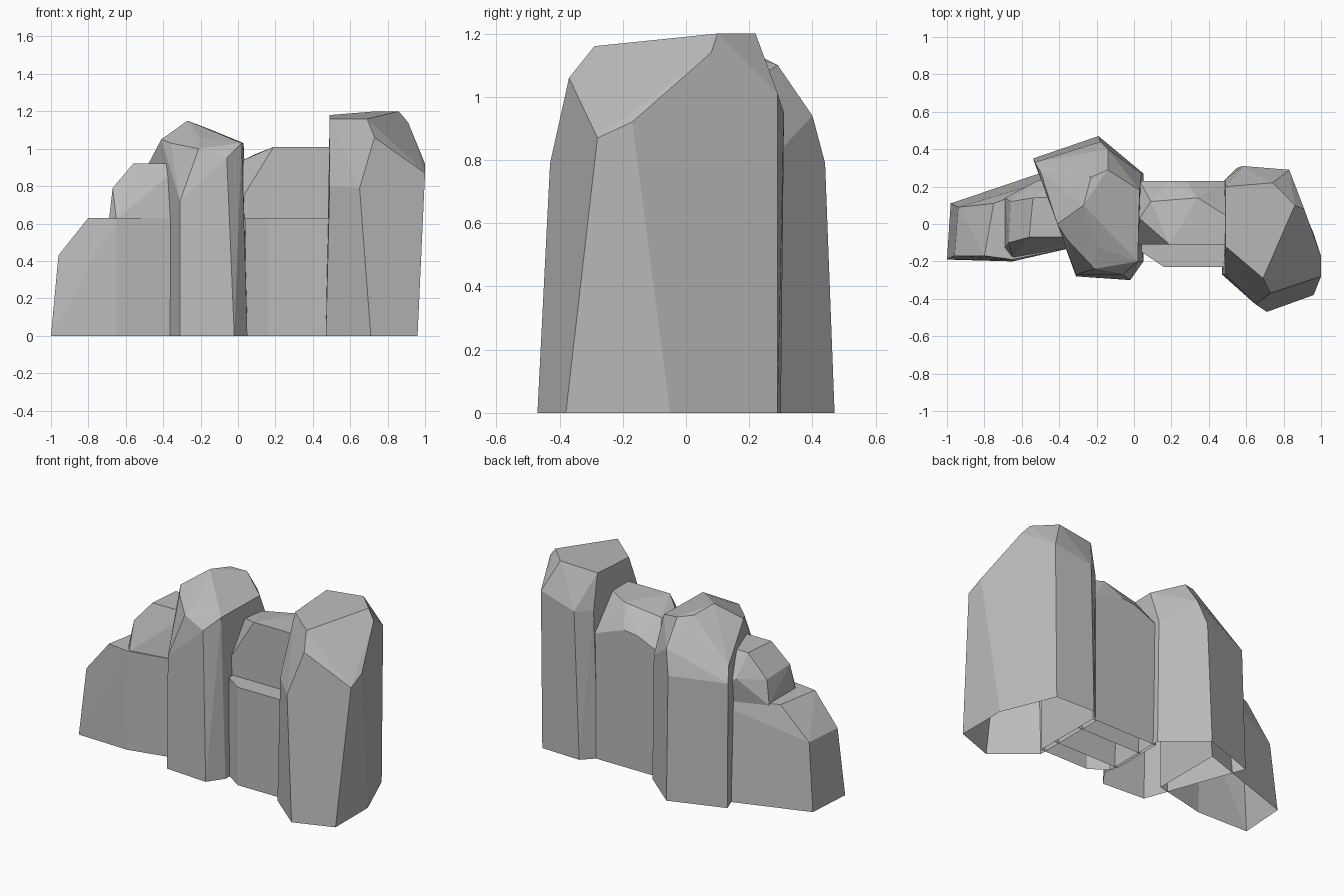
import bpy
import bmesh

# Remove the default cube only
default_cube = bpy.data.objects.get("Cube")
if default_cube is not None:
    bpy.data.objects.remove(default_cube, do_unlink=True)

# One stone colour for the whole formation
stone = bpy.data.materials.new("grey_stone")
stone.use_nodes = True
stone_colour = (0.5, 0.5, 0.5, 1)
stone.diffuse_color = stone_colour
for node in stone.node_tree.nodes:
    if node.type == "BSDF_PRINCIPLED":
        node.inputs["Base Color"].default_value = stone_colour
        node.inputs["Roughness"].default_value = 0.9


def at_height(outline, height):
    """Lift a plan outline to a constant height."""
    return [(x, y, height) for x, y in outline]


def make_rock(name, foot, shoulder, crown, foot_height=0.0):
    """Wrap a faceted rock around its foot outline, shoulder and crown corners."""
    mesh_builder = bmesh.new()
    corners = at_height(foot, foot_height) + shoulder + crown
    for corner in corners:
        mesh_builder.verts.new(corner)
    hull = bmesh.ops.convex_hull(mesh_builder, input=mesh_builder.verts[:])
    leftovers = set(hull["geom_interior"] + hull["geom_unused"])
    loose = [item for item in leftovers if isinstance(item, bmesh.types.BMVert)]
    bmesh.ops.delete(mesh_builder, geom=loose, context="VERTS")

    # Merge nearly coplanar triangles into broad chiselled facets
    bmesh.ops.dissolve_limit(mesh_builder, angle_limit=0.06,
                             verts=mesh_builder.verts[:],
                             edges=mesh_builder.edges[:])
    bmesh.ops.recalc_face_normals(mesh_builder, faces=mesh_builder.faces[:])

    # The underside is left open
    underside = [face for face in mesh_builder.faces if face.normal.z < -0.9]
    bmesh.ops.delete(mesh_builder, geom=underside, context="FACES")

    mesh = bpy.data.meshes.new(name)
    mesh_builder.to_mesh(mesh)
    mesh_builder.free()
    mesh.materials.append(stone)
    rock = bpy.data.objects.new(name, mesh)
    bpy.context.scene.collection.objects.link(rock)
    return rock


# Tallest rock with the overhanging outer side
make_rock(
    "tall_left_rock",
    foot=[(.96, -.38), (.71, -.47), (.47, -.27), (.47, .22),
          (.55, .3), (.82, .29), (.96, -.05)],
    shoulder=[(.65, -.43, .79), (.49, -.27, .8), (1, -.28, .87),
              (1, -.17, .92), (.83, .29, 1.01), (.58, .31, .95),
              (.49, .24, .95), (.73, -.37, 1.06)],
    crown=[(.69, -.29, 1.16), (.49, -.12, 1.16), (.49, .2, 1.18),
           (.74, .22, 1.2), (.86, .1, 1.2), (.91, .08, 1.14)],
)

# Recessed rock between the two tall ones: a low step and a taller back
step_outline = [(.04, -.15), (.16, -.23), (.5, -.23), (.5, .1), (.04, .1)]
make_rock(
    "middle_step",
    foot=step_outline,
    shoulder=[],
    crown=at_height(step_outline, .63),
)
make_rock(
    "middle_rock",
    foot=[(.03, -.11), (.5, -.11), (.5, .23), (.03, .23)],
    shoulder=[(.03, -.11, .75), (.03, .23, .8), (.19, .23, .87),
              (.28, .23, .88), (.5, .23, .8)],
    crown=[(.19, -.11, 1.01), (.5, -.11, 1.01), (.5, .04, 1.01),
           (.34, .14, 1.01), (.09, .12, .97), (.03, .03, .94)],
)

# Broad peaked rock
make_rock(
    "peaked_rock",
    foot=[(-.36, -.13), (-.31, -.28), (-.02, -.3), (.05, -.2),
          (.05, .27), (-.19, .47), (-.54, .35)],
    shoulder=[(-.31, -.27, .72), (-.06, -.27, .95), (-.21, -.24, 1),
              (.04, .27, .8), (-.18, .44, .79), (-.53, .33, .79),
              (-.5, .28, .88), (-.14, .4, .94), (-.36, -.08, 1.03)],
    crown=[(-.2, -.12, 1.06), (.02, -.2, 1.03), (.03, .18, 1.03),
           (-.14, .29, 1.1), (-.23, .25, 1.12), (-.27, .1, 1.15),
           (-.41, 0, 1.05)],
)

# Low outer rock with a sloping end
make_rock(
    "low_right_rock",
    foot=[(-1, -.19), (-.65, -.2), (-.3, -.12), (-.3, .34), (-.98, .11)],
    shoulder=[(-.96, -.17, .43), (-.94, .09, .43)],
    crown=[(-.8, -.17, .63), (-.65, -.19, .63), (-.3, -.12, .63),
           (-.3, .28, .63), (-.75, .11, .63)],
)

# Boulder resting on the low rock
make_rock(
    "upper_right_rock",
    foot=[(-.69, -.13), (-.65, -.18), (-.3, -.12), (-.3, .28), (-.69, .14)],
    foot_height=.62,
    shoulder=[(-.67, -.1, .79), (-.66, .12, .77), (-.52, .23, .78),
              (-.3, .26, .78)],
    crown=[(-.56, -.07, .92), (-.3, -.07, .92), (-.3, .15, .92),
           (-.54, .14, .92)],
)
